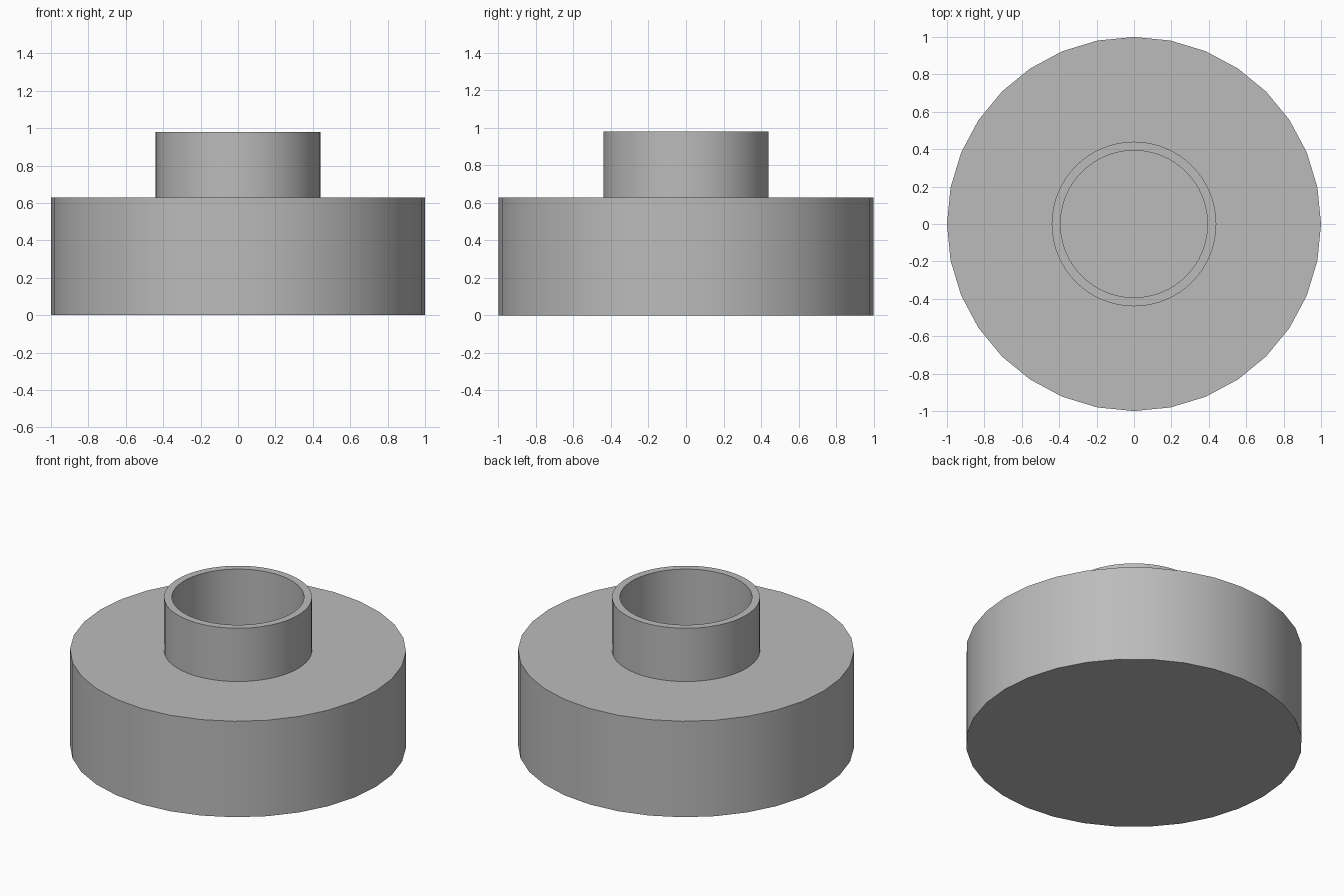
import bpy
import math

cube = bpy.data.objects.get("Cube")
if cube:
    bpy.data.objects.remove(cube, do_unlink=True)

BASE_TOP = 0.63
NECK_TOP = 0.98
SOCKET_FLOOR = 0.35

grey = bpy.data.materials.new("plain grey")
grey.use_nodes = True
colour = (0.5, 0.5, 0.5, 1)
grey.diffuse_color = colour
grey.node_tree.nodes["Principled BSDF"].inputs["Base Color"].default_value = colour


def cylinder(name, radius, low, high, sides):
    # the quarter turn symmetry keeps a corner on each axis
    bpy.ops.mesh.primitive_cylinder_add(
        vertices=sides, radius=radius, depth=high - low,
        location=(0, 0, (low + high) / 2))
    part = bpy.context.object
    part.name = name
    part.data.materials.append(grey)
    return part


def cut(part, cutter):
    mod = part.modifiers.new("socket", 'BOOLEAN')
    mod.operation = 'DIFFERENCE'
    mod.solver = 'EXACT'
    mod.object = cutter
    bpy.ops.object.select_all(action='DESELECT')
    part.select_set(True)
    bpy.context.view_layer.objects.active = part
    bpy.ops.object.modifier_apply(modifier=mod.name)
    bpy.ops.object.shade_smooth_by_angle(angle=math.radians(30))


# wide round base and narrow neck, sharing one blind socket
base = cylinder("base", 1.0, 0, BASE_TOP, 32)
neck = cylinder("neck", 0.44, BASE_TOP, NECK_TOP, 64)
socket = cylinder("socket_cutter", 0.393, SOCKET_FLOOR, NECK_TOP + 0.1, 64)
socket.hide_render = True

for part in (base, neck):
    cut(part, socket)

bpy.data.objects.remove(socket, do_unlink=True)
